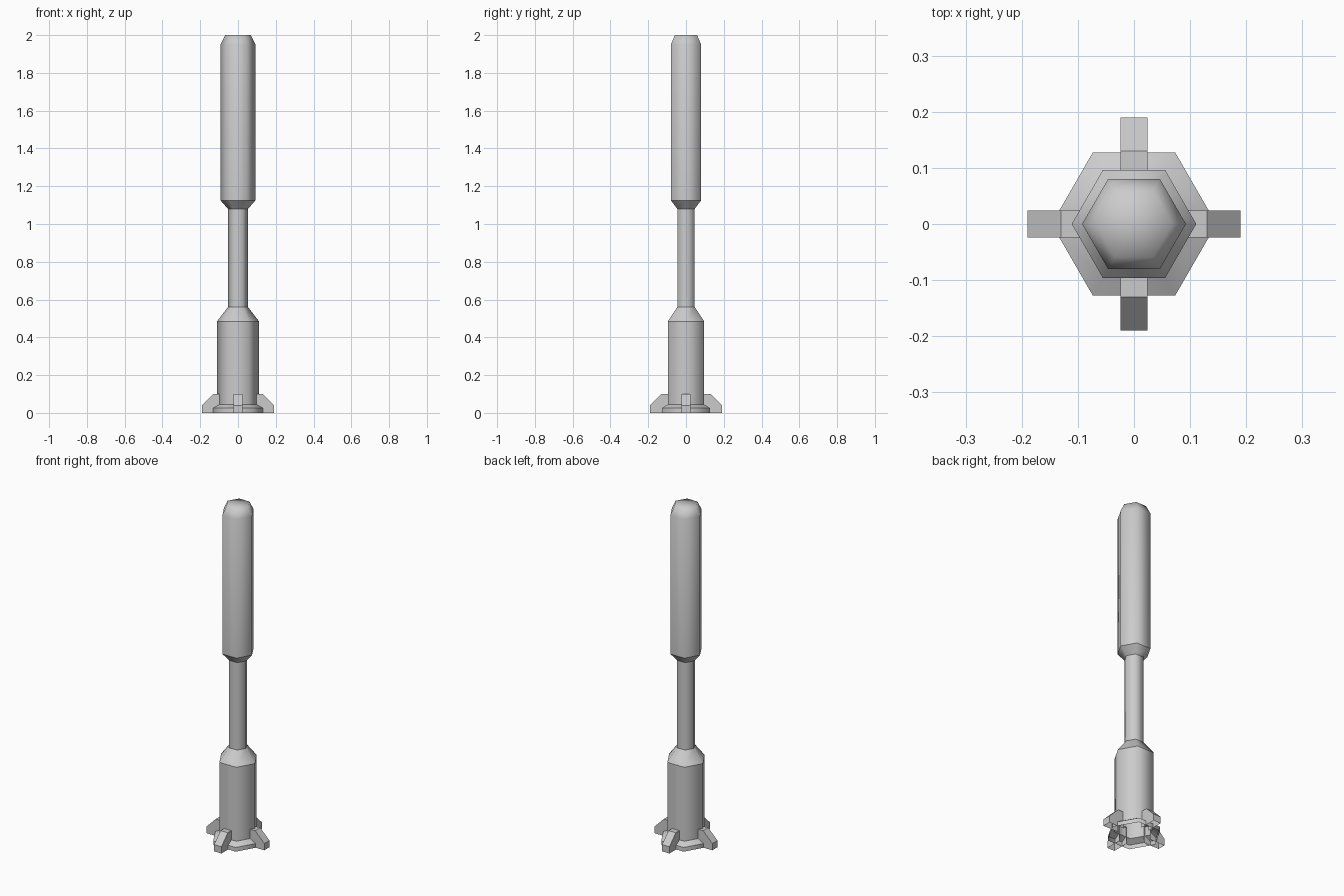
import bpy, bmesh
from math import cos, sin, pi

cube = bpy.data.objects.get("Cube")
if cube:
    bpy.data.objects.remove(cube, do_unlink=True)

grey = bpy.data.materials.new("light grey")
grey.use_nodes = True
grey.diffuse_color = (0.6, 0.6, 0.6, 1)
grey.node_tree.nodes["Principled BSDF"].inputs["Base Color"].default_value = (0.6, 0.6, 0.6, 1)


def finish(name, bm):
    bmesh.ops.recalc_face_normals(bm, faces=bm.faces)
    mesh = bpy.data.meshes.new(name)
    bm.to_mesh(mesh)
    bm.free()
    mesh.materials.append(grey)
    obj = bpy.data.objects.new(name, mesh)
    bpy.context.collection.objects.link(obj)
    return obj


def hex_shell(name, profile, sharp_rings, cap=False):
    """Six-sided smooth shell through (radius, height) points, creased at the given rings."""
    bm = bmesh.new()
    rings = [[bm.verts.new((r * cos(i * pi / 3), r * sin(i * pi / 3), z)) for i in range(6)]
             for r, z in profile]
    for low, high in zip(rings, rings[1:]):
        for i in range(6):
            j = (i + 1) % 6
            bm.faces.new((low[i], low[j], high[j], high[i]))
    if cap:
        top = bm.faces.new(rings[-1])
        bmesh.ops.poke(bm, faces=[top])
    for f in bm.faces:
        f.smooth = True
    for k in sharp_rings:
        for i in range(6):
            bm.edges.get((rings[k][i], rings[k][(i + 1) % 6])).smooth = False
    return finish(name, bm)


# Base with a flared foot ring, open underneath, and a sloping shoulder
hex_shell("base", [(0.147, 0), (0.147, 0.025), (0.111, 0.045), (0.111, 0.485), (0.053, 0.56)],
          [1, 2, 3])

# Thin middle shaft
hex_shell("shaft", [(0.053, 0.56), (0.053, 1.08)], [])

# Thick upper body with a rounded, capped top
hex_shell("upper_body", [(0.053, 1.08), (0.0925, 1.125), (0.0925, 1.95), (0.068, 2.0)],
          [1], cap=True)

# Four stubby feet around the base, open underneath
outline = [(0.09, 0.1), (0.13, 0.1), (0.19, 0.04), (0.19, 0)]
for n, side in enumerate(("left", "back", "right", "front")):
    bm = bmesh.new()
    walls = [[bm.verts.new((x, y, z)) for x, z in outline + [(0.09, 0)]]
             for y in (-0.024, 0.024)]
    for wall in walls:
        bm.faces.new(wall)
    for i in range(3):
        bm.faces.new((walls[0][i], walls[0][i + 1], walls[1][i + 1], walls[1][i]))
    foot = finish(side + "_foot", bm)
    foot.rotation_euler.z = n * pi / 2
